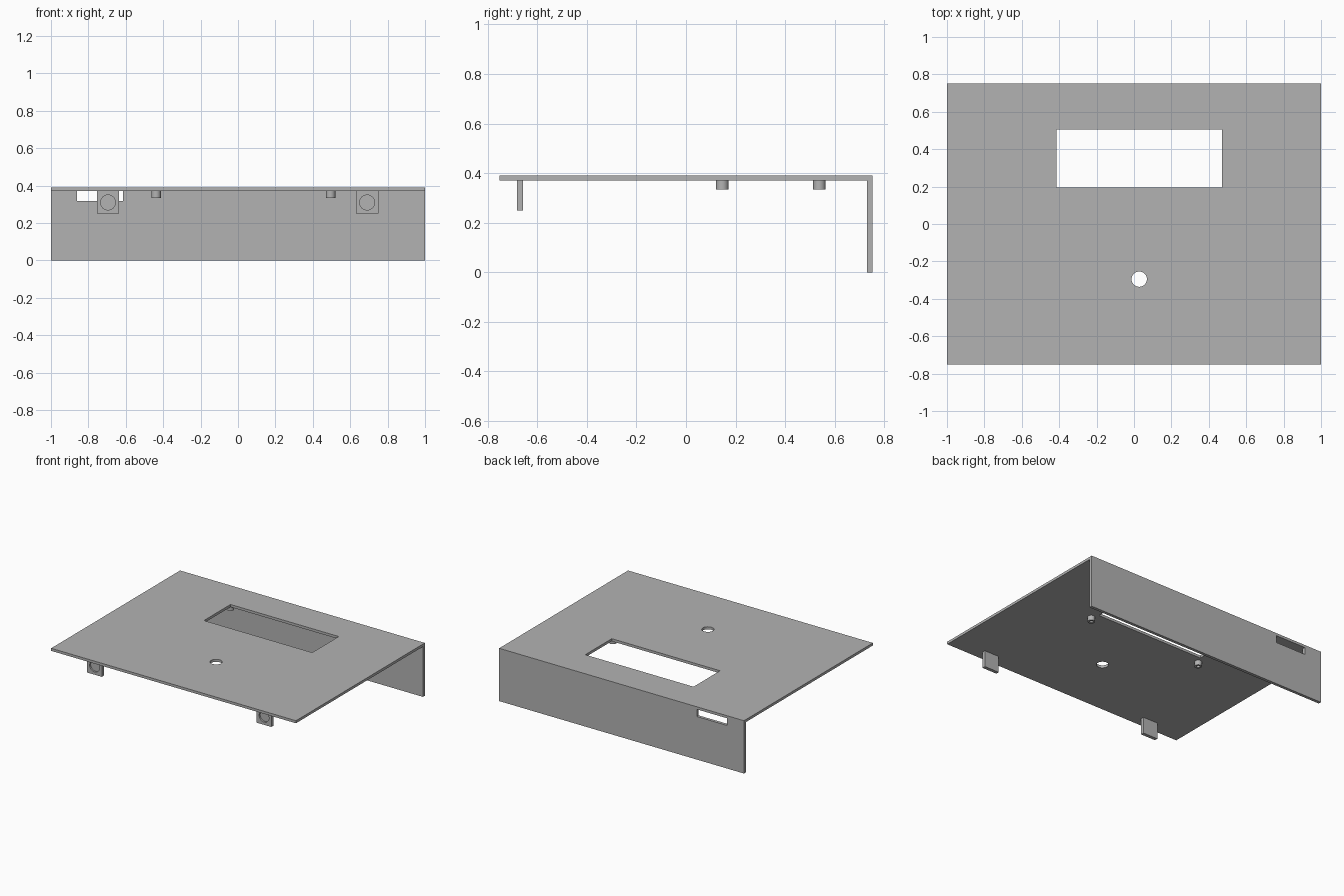
import bpy

cube = bpy.data.objects.get("Cube")
if cube:
    bpy.data.objects.remove(cube, do_unlink=True)

grey = bpy.data.materials.new("plain grey")
grey.use_nodes = True
colour = (0.45, 0.45, 0.45, 1)
grey.diffuse_color = colour
grey.node_tree.nodes["Principled BSDF"].inputs["Base Color"].default_value = colour


def finish(name):
    ob = bpy.context.object
    ob.name = name
    ob.data.materials.append(grey)
    return ob


def box(name, x, y, z):
    """Box given by its (low, high) range on each axis."""
    bpy.ops.mesh.primitive_cube_add(size=1, location=[sum(r) / 2 for r in (x, y, z)])
    bpy.context.object.scale = [r[1] - r[0] for r in (x, y, z)]
    bpy.ops.object.transform_apply(location=False, rotation=False, scale=True)
    return finish(name)


def rod(name, centre, radius, depth, sides=32, tilt=0):
    bpy.ops.mesh.primitive_cylinder_add(vertices=sides, radius=radius, depth=depth,
                                        location=centre, rotation=(tilt, 0, 0))
    return finish(name)


def cut(target, cutter):
    mod = target.modifiers.new("cut", 'BOOLEAN')
    mod.operation = 'DIFFERENCE'
    mod.solver = 'EXACT'
    mod.object = cutter
    bpy.context.view_layer.objects.active = target
    bpy.ops.object.modifier_apply(modifier=mod.name)
    bpy.data.objects.remove(cutter, do_unlink=True)


def smooth(ob):
    bpy.ops.object.select_all(action='DESELECT')
    ob.select_set(True)
    bpy.context.view_layer.objects.active = ob
    bpy.ops.object.shade_smooth_by_angle()


TOP, UNDER = 0.39, 0.371

# Top panel with a display window and a round button hole
panel = box("top_panel", (-1, 1), (-0.752, 0.752), (UNDER, TOP))
cut(panel, box("window_cutter", (-0.415, 0.47), (0.195, 0.505), (0.3, 0.5)))
cut(panel, rod("button_cutter", (0.028, -0.295, 0.38), 0.041, 0.2))
smooth(panel)

# Back wall with a connector slot under the panel
wall = box("back_wall", (-1, 1), (0.73, 0.752), (0, UNDER))
cut(wall, box("slot_cutter", (-0.86, -0.615), (0.6, 0.9), (0.318, 0.4)))

# Front tabs, each with a shallow round pocket
for side, x in (("right", -0.695), ("left", 0.69)):
    tab = box(side + "_tab", (x - 0.06, x + 0.06), (-0.682, -0.657), (0.25, UNDER))
    cut(tab, rod("pocket_cutter", (x, -0.682, 0.31), 0.04, 0.025, tilt=1.5708))
    smooth(tab)

# Hollow mounting posts around the window
for side, x in (("right", -0.438), ("left", 0.495)):
    for end, y in (("front", 0.146), ("back", 0.538)):
        post = rod(f"{end}_{side}_post", (x, y, 0.353), 0.025, 0.036, sides=24)
        cut(post, rod("post_cutter", (x, y, 0.343), 0.012, 0.036, sides=16))
        smooth(post)
